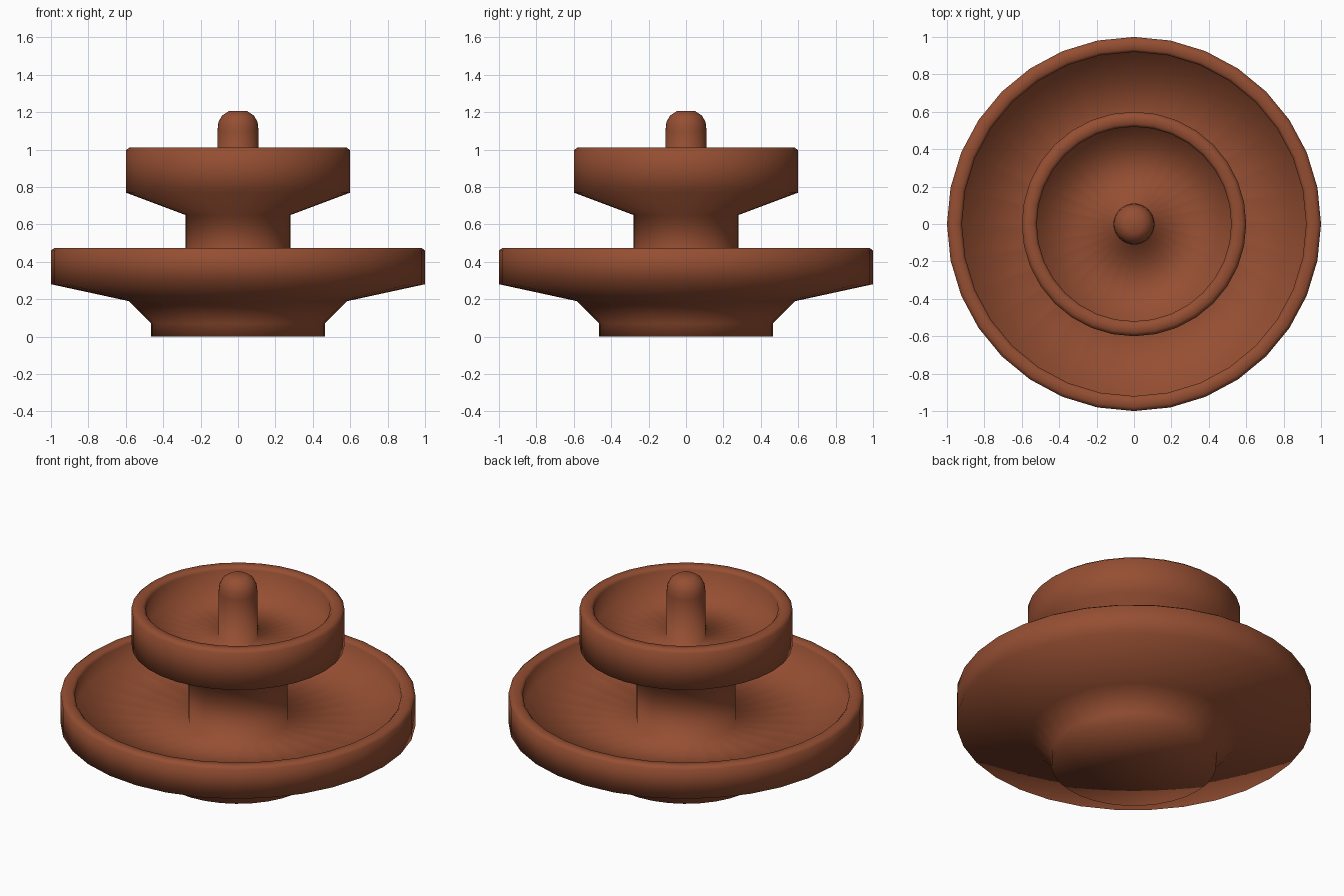
import bpy, bmesh, math

if "Cube" in bpy.data.objects:
    bpy.data.objects.remove(bpy.data.objects["Cube"])

SIDES = 32

mat = bpy.data.materials.new("terracotta")
mat.diffuse_color = (0.30, 0.077, 0.032, 1.0)
mat.use_nodes = True
mat.node_tree.nodes["Principled BSDF"].inputs["Base Color"].default_value = mat.diffuse_color


def lathe(name, profile):
    """Spin an (r, z) profile about z; r = 0 gives a pole vertex."""
    bm = bmesh.new()
    rings = []
    for r, z in profile:
        if r == 0:
            rings.append([bm.verts.new((0, 0, z))] * SIDES)
        else:
            rings.append([bm.verts.new((r * math.cos(2 * math.pi * i / SIDES),
                                        r * math.sin(2 * math.pi * i / SIDES), z))
                          for i in range(SIDES)])
    for a, b in zip(rings, rings[1:]):
        for i in range(SIDES):
            j = (i + 1) % SIDES
            corners = list(dict.fromkeys((a[i], a[j], b[j], b[i])))
            bm.faces.new(corners).smooth = True
    bmesh.ops.recalc_face_normals(bm, faces=bm.faces)
    mesh = bpy.data.meshes.new(name)
    bm.to_mesh(mesh)
    bm.free()
    mesh.materials.append(mat)
    obj = bpy.data.objects.new(name, mesh)
    bpy.context.collection.objects.link(obj)
    return obj


# foot and underside of the wide basin
foot = [(0, 0), (0.465, 0), (0.465, 0.07), (0.585, 0.19), (1.0, 0.28)]
# wide basin rim and sunken floor
lower_basin = [(1.0, 0.46), (0.98, 0.475), (0.935, 0.475), (0.92, 0.46),
               (0.92, 0.355), (0.28, 0.305)]
# column and upper bowl
upper_bowl = [(0.28, 0.65), (0.6, 0.77), (0.6, 0.995), (0.58, 1.012),
              (0.535, 1.012), (0.52, 0.995), (0.52, 0.86), (0.11, 0.82)]
# rounded spout
spout = [(0.11, 1.10), (0.105, 1.145), (0.087, 1.18), (0.05, 1.205), (0, 1.205)]

lathe("tiered_fountain", foot + lower_basin + upper_bowl + spout)
